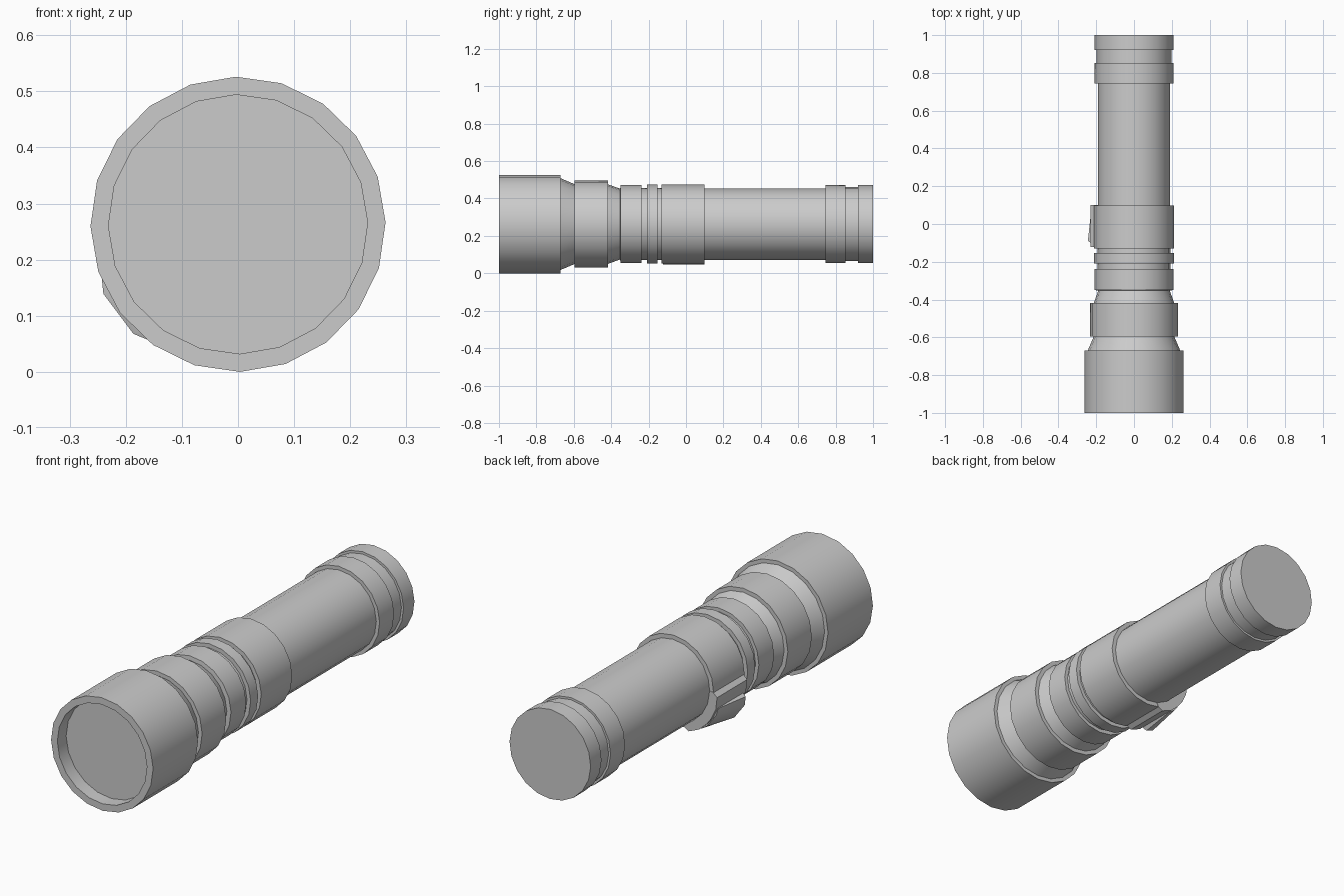
import bpy, bmesh
from math import cos, sin, radians

if "Cube" in bpy.data.objects:
    bpy.data.objects.remove(bpy.data.objects["Cube"])

SIDES, TWIST, CZ = 20, 0.8, 0.263


def ring_point(r, deg, y):
    a = radians(deg)
    return (r * cos(a), y, CZ + r * sin(a))


def finish(bm, name):
    bmesh.ops.recalc_face_normals(bm, faces=bm.faces)
    mesh = bpy.data.meshes.new(name)
    bm.to_mesh(mesh)
    bm.free()
    ob = bpy.data.objects.new(name, mesh)
    bpy.context.collection.objects.link(ob)
    bpy.ops.object.select_all(action='DESELECT')
    ob.select_set(True)
    bpy.context.view_layer.objects.active = ob
    bpy.ops.object.shade_smooth_by_angle(angle=radians(30))
    return ob


def loft(name, loops):
    """Closed skin through point loops, capped at both ends."""
    bm = bmesh.new()
    rows = [[bm.verts.new(p) for p in loop] for loop in loops]
    n = len(rows[0])
    for a, b in zip(rows, rows[1:]):
        for i in range(n):
            j = (i + 1) % n
            bm.faces.new((a[i], a[j], b[j], b[i]))
    bm.faces.new(rows[0])
    bm.faces.new(rows[-1])
    return finish(bm, name)


def lathe(name, profile):
    """Revolve (y, radius) pairs about the long axis."""
    return loft(name, [[ring_point(r, TWIST + 360 / SIDES * k, y) for k in range(SIDES)]
                       for y, r in profile])


# Head with recessed lens, two stepped collars and tapers
lathe("head", [(-0.935, 0.231), (-1, 0.231), (-1, 0.263), (-0.67, 0.263),
               (-0.67, 0.245), (-0.595, 0.213), (-0.595, 0.232), (-0.418, 0.232),
               (-0.418, 0.213), (-0.352, 0.189)])

# Neck collar, narrow ring and switch sleeve separated by grooves
lathe("neck", [(-0.352, 0.189), (-0.35, 0.209), (-0.238, 0.209), (-0.238, 0.192),
               (-0.208, 0.192), (-0.208, 0.211), (-0.153, 0.211), (-0.153, 0.192),
               (-0.13, 0.192), (-0.13, 0.211), (0.098, 0.211), (0.098, 0.191)])

# Handle tube and tail cap
lathe("handle", [(0.098, 0.191), (0.745, 0.191)])
lathe("tail_cap", [(0.745, 0.191), (0.745, 0.208), (0.852, 0.208), (0.852, 0.198),
                   (0.92, 0.198), (0.92, 0.209), (1, 0.209)])

# Switch: raised pad on the lower left, with a ramped slider on top
MID = 216.8


def sector(y, outer, inner=0.19):
    """Arc section symmetric about MID; outer holds (half angle, radius)."""
    mirrored = [(-a, r) for a, r in outer] + [(a, r) for a, r in reversed(outer)]
    w = outer[0][0]
    return [ring_point(r, MID + a, y) for a, r in mirrored + [(w, inner), (-w, inner)]]


pad = [(37, 0.208), (32, 0.231), (18, 0.236), (5, 0.236)]
loft("switch_pad", [sector(y, pad) for y in (-0.122, 0.1)])
loft("switch_slider", [
    sector(-0.1, [(18, 0.24), (9.5, 0.25)]),
    sector(-0.09, [(18, 0.258), (9.5, 0.27)]),
    sector(0.085, [(18, 0.238), (9.5, 0.242)])])
